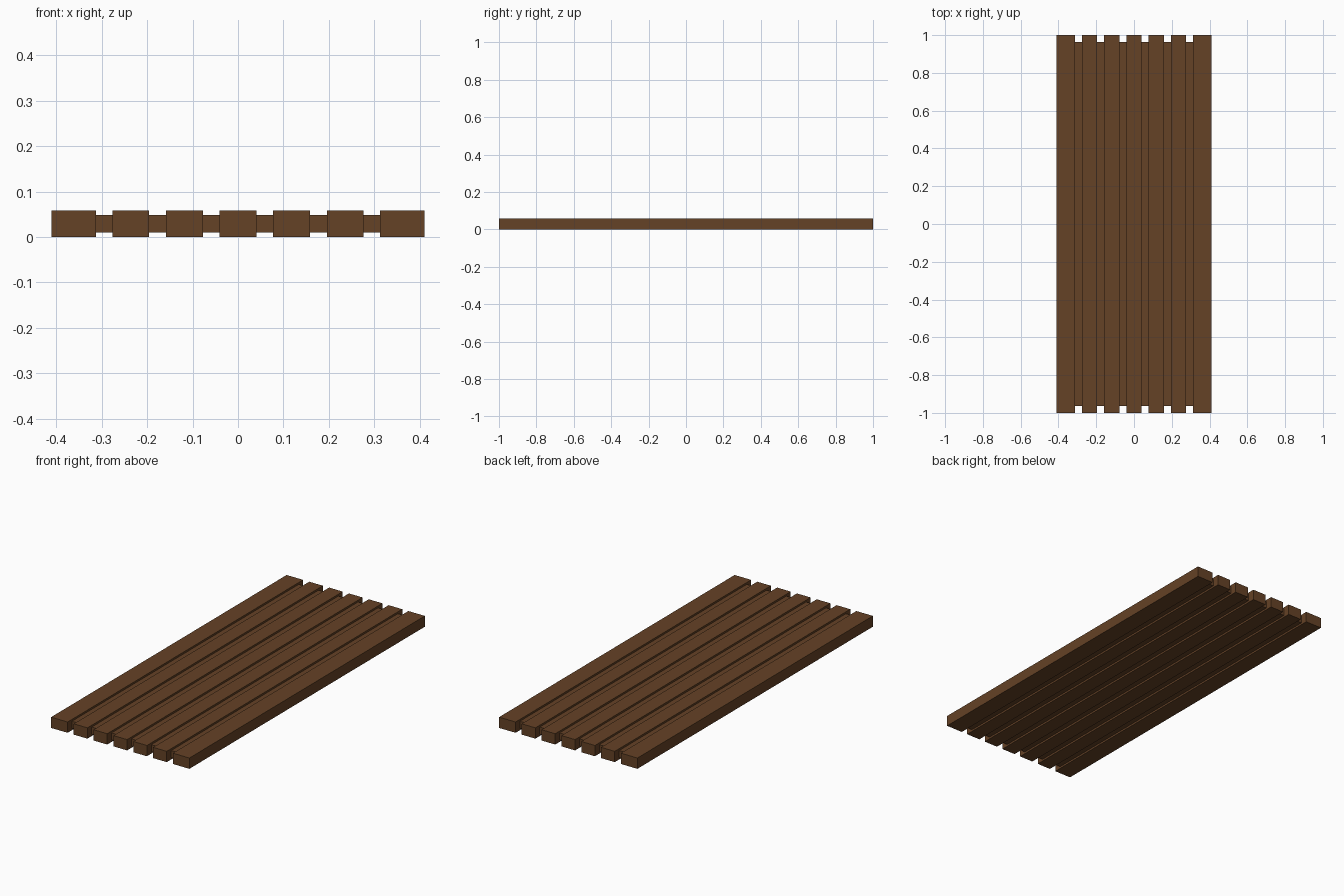
import bpy

if "Cube" in bpy.data.objects:
    bpy.data.objects.remove(bpy.data.objects["Cube"])

wood = bpy.data.materials.new("dark_wood")
wood.diffuse_color = (0.13, 0.054, 0.019, 1)
wood.use_nodes = True
wood.node_tree.nodes["Principled BSDF"].inputs["Base Color"].default_value = wood.diffuse_color


def box(name, x0, x1, half_y, z0, z1):
    bpy.ops.mesh.primitive_cube_add(size=1, location=((x0 + x1) / 2, 0, (z0 + z1) / 2))
    ob = bpy.context.object
    ob.name = name
    ob.scale = (x1 - x0, 2 * half_y, z1 - z0)
    bpy.ops.object.transform_apply(location=False, rotation=False, scale=True)
    ob.data.materials.append(wood)


HALF_SLAT, PITCH, EDGE = 0.0405, 0.118, 0.411
SIDE = 2.5 * PITCH + 0.018  # inner face of the outer boards

# Five equal slats
for i in range(-2, 3):
    box(f"slat_{i + 3}", i * PITCH - HALF_SLAT, i * PITCH + HALF_SLAT, 1.0, 0, 0.058)

# Wider outer boards
box("left_board", -EDGE, -SIDE, 1.0, 0, 0.058)
box("right_board", SIDE, EDGE, 1.0, 0, 0.058)

# Thinner, shorter strips recessed in the six gaps
for i in range(6):
    x = (i - 2.5) * PITCH
    box(f"filler_strip_{i + 1}", x - 0.0185, x + 0.0185, 0.963, 0.01, 0.048)
